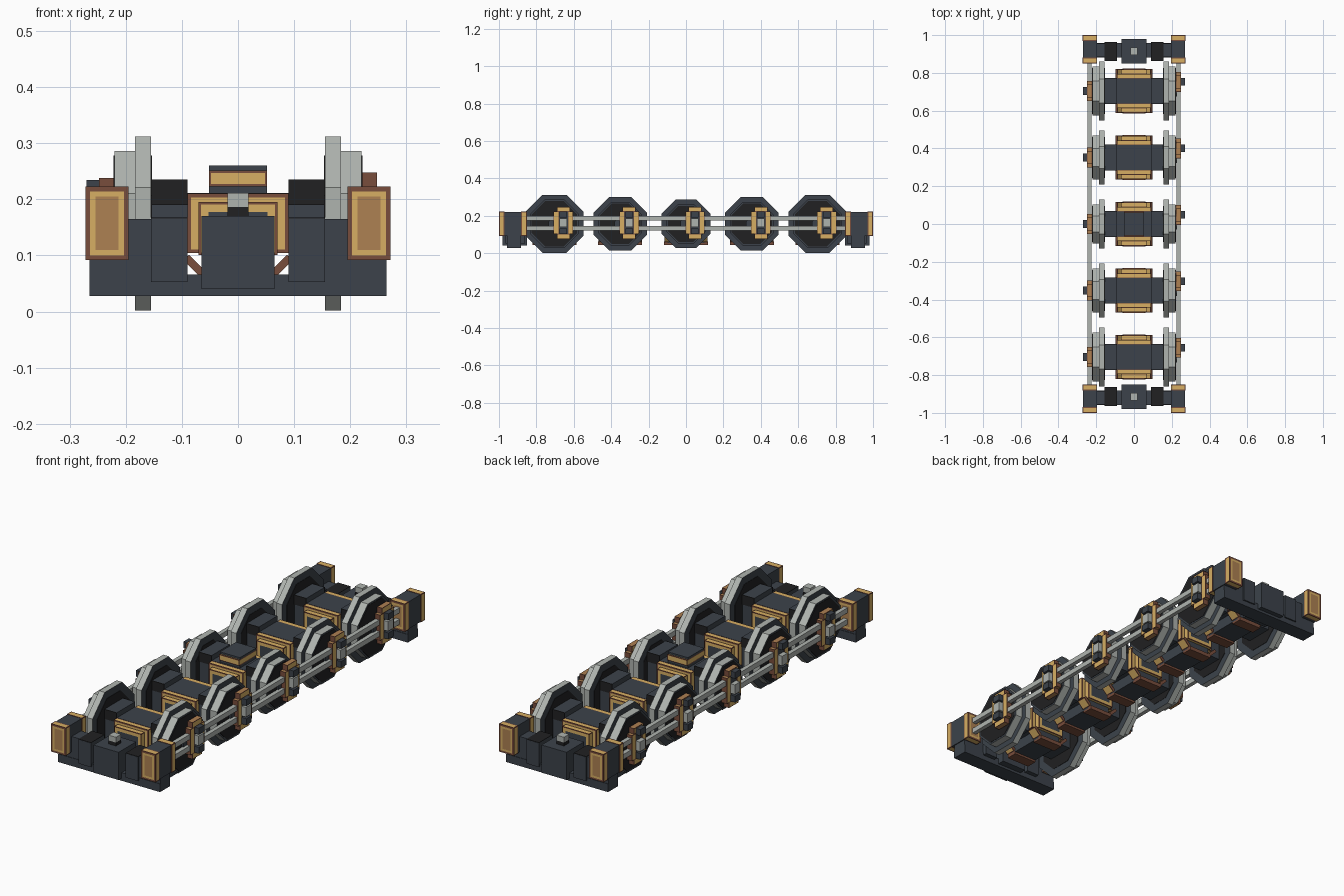
import bpy, bmesh, math
from mathutils import Matrix

if "Cube" in bpy.data.objects:
    bpy.data.objects.remove(bpy.data.objects["Cube"])


def material(name, rgb):
    m = bpy.data.materials.new(name)
    m.use_nodes = True
    col = (*rgb, 1)
    m.diffuse_color = col
    m.node_tree.nodes["Principled BSDF"].inputs["Base Color"].default_value = col
    return m


STEEL = material("pale steel", (0.43, 0.455, 0.43))
SLATE = material("dark slate", (0.045, 0.055, 0.069))
BLACK = material("soot black", (0.015, 0.015, 0.016))
BROWN = material("brown brass edge", (0.19, 0.075, 0.045))
GOLD = material("gold brass", (0.68, 0.43, 0.125))
COPPER = material("copper brass", (0.42, 0.22, 0.085))


def finish(name, bm, mats):
    me = bpy.data.meshes.new(name)
    bm.normal_update()
    bm.to_mesh(me)
    bm.free()
    for m in mats:
        me.materials.append(m)
    ob = bpy.data.objects.new(name, me)
    bpy.context.collection.objects.link(ob)
    return ob


def box(name, centre, size, mats, insets=(), tilt=0):
    """Box by centre and size. Each inset (thickness, axes) gives the next
    material to the inner part of the faces looking along those axes."""
    bm = bmesh.new()
    bmesh.ops.create_cube(bm, size=1)
    bmesh.ops.scale(bm, vec=size, verts=bm.verts)
    bm.normal_update()
    sides = [(f, "xyz"[max(range(3), key=lambda a: abs(f.normal[a]))]) for f in bm.faces]
    for i, (t, axes) in enumerate(insets):
        for f, axis in sides:
            if axis in axes:
                shortest = min(e.calc_length() for e in f.edges)
                bmesh.ops.inset_individual(bm, faces=[f], thickness=min(t, 0.22 * shortest))
                f.material_index = i + 1
    bm.transform(Matrix.Translation(centre) @ Matrix.Rotation(tilt, 4, 'Y'))
    return finish(name, bm, mats)


def brass(name, centre, size, t=0.009, axes="xyz", tilt=0):
    return box(name, centre, size, [BROWN, GOLD], [(t, axes)], tilt)


def disc(name, x0, x1, y, z, apothem, rim, face, sides=8):
    """Flat-topped prism along x, with its end faces in a second colour."""
    bm = bmesh.new()
    r = apothem / math.cos(math.pi / sides)
    bmesh.ops.create_cone(bm, cap_ends=True, segments=sides, radius1=r, radius2=r,
                          depth=abs(x1 - x0))
    bm.transform(Matrix.Translation(((x0 + x1) / 2, y, z))
                 @ Matrix.Rotation(math.pi / 2, 4, 'Y')
                 @ Matrix.Rotation(math.pi / sides, 4, 'Z'))
    bm.normal_update()
    for f in bm.faces:
        f.material_index = int(abs(f.normal.x) > 0.9)
    return finish(name, bm, [rim, face])


HUB = 0.157
SIDES = {"left": 1, "right": -1}
radii = [0.155, 0.143, 0.13, 0.143, 0.155]

for i, radius in enumerate(radii):
    y = (i - 2) * 0.352
    tag = f"_{i + 1}"
    # axle, central gearbox and the slate drive case below it
    disc("axle" + tag, -0.23, 0.23, y, HUB, 0.03, SLATE, SLATE)
    box("gearbox" + tag, (0, y, 0.158), (0.18, 0.132, 0.106), [SLATE])
    box("drive_case" + tag, (0, y, 0.085), (0.12, 0.2, 0.06), [SLATE])
    for end in (-1, 1):
        e = tag + ("_front" if end < 0 else "_back")
        brass("gearbox_frame" + e, (0, y + end * 0.078, 0.157), (0.18, 0.024, 0.106))
        # brass cover around a dark panel
        box("gearbox_cover" + e, (0, y + end * 0.102, 0.148), (0.14, 0.026, 0.094),
            [BROWN, GOLD, SLATE], [(0.006, "xyz"), (0.02, "y")])
        box("frame_foot" + e, (0, y + end * 0.092, 0.054), (0.12, 0.052, 0.018), [BROWN])
        for name, s in SIDES.items():
            brass(name + "_frame_brace" + e, (s * 0.076, y + end * 0.092, 0.08),
                  (0.046, 0.048, 0.014), 0.006, "z", s * -math.pi / 4)

    for name, s in SIDES.items():
        # axle block with dark end panels
        box(name + "_axle_block" + tag, (s * 0.1225, y, 0.165), (0.065, 0.132, 0.14), [SLATE])
        for end in (-1, 1):
            box(name + "_block_panel" + tag, (s * 0.1225, y + end * 0.067, 0.2125),
                (0.065, 0.004, 0.045), [BLACK])
        # wheel: flange, tread and web
        disc(name + "_wheel_flange" + tag, s * 0.155, s * 0.184, y, HUB, radius, STEEL, SLATE)
        disc(name + "_wheel_tread" + tag, s * 0.184, s * 0.22, y, HUB,
             radius - 0.026, STEEL, SLATE)
        for part, x in (("inner", 0.1545), ("outer", 0.2205)):
            disc(f"{name}_{part}_web{tag}", s * (x - 0.001), s * (x + 0.001), y, HUB,
                 radius - 0.034, BLACK, BLACK)
        # crank bearing: cross-shaped brass frame, slate clamps and steel pin
        cy = y + (0.048 if s > 0 else 0)
        cz = 0.162 if s > 0 else 0.152
        top_clamp = 0.045 if s > 0 else 0.067
        for k in (-1, 1):
            for part, dy, dz, size in (("side", 0.038, 0, (0.028, 0.028, 0.12)),
                                       ("end", 0, 0.073, (0.026, 0.07, 0.026))):
                box(f"{name}_bearing_{part}{tag}", (s * 0.235, cy + k * dy, cz + k * dz), size,
                    [BROWN, GOLD, COPPER], [(0.004, "x"), (0.004, "z")])
            box(name + "_bearing_clamp" + tag,
                (s * 0.25, cy, cz + (top_clamp if k > 0 else -0.045)),
                (0.04, 0.04, 0.03), [SLATE])
        box(name + "_bearing_core" + tag, (s * 0.232, cy, cz), (0.028, 0.056, 0.12), [SLATE])
        box(name + "_crank_pin" + tag, (s * 0.25, cy, cz), (0.036, 0.04, 0.045), [STEEL])

# raised pivot on the middle gearbox
box("pivot_base", (0, 0, 0.215), (0.104, 0.12, 0.016), [SLATE])
brass("pivot_band", (0, 0, 0.237), (0.104, 0.132, 0.028), 0.006)
box("pivot_cap", (0, 0, 0.2555), (0.104, 0.12, 0.009), [SLATE])

# paired coupling rods
for name, s in SIDES.items():
    for label, z in (("upper", 0.187), ("lower", 0.133)):
        box(f"{name}_{label}_rod", (s * 0.235, 0, z), (0.02, 1.76, 0.024), [STEEL])

# end beams with their buffers
for label, d in (("front", -1), ("back", 1)):
    box(label + "_beam", (0, d * 0.92, 0.047), (0.53, 0.075, 0.038), [SLATE])
    box(label + "_coupler_box", (0, d * 0.915, 0.105), (0.13, 0.13, 0.13), [SLATE])
    box(label + "_coupler_neck", (0, d * 0.915, 0.178), (0.038, 0.038, 0.016), [BLACK])
    box(label + "_coupler_knob", (0, d * 0.915, 0.198), (0.038, 0.038, 0.026), [STEEL])
    for name, s in SIDES.items():
        p = f"{label}_{name}_"
        box(p + "beam_riser", (s * 0.178, d * 0.92, 0.115), (0.174, 0.07, 0.1), [SLATE])
        box(p + "step_box", (s * 0.1225, d * 0.913, 0.109), (0.065, 0.102, 0.113), [SLATE])
        box(p + "step_cap", (s * 0.1225, d * 0.913, 0.1665), (0.065, 0.1, 0.002), [BLACK])
        box(p + "buffer_body", (s * 0.233, d * 0.925, 0.157), (0.073, 0.09, 0.128), [SLATE])
        for part, y in (("outer", 0.985), ("inner", 0.866)):
            box(p + part + "_buffer_plate", (s * 0.2335, d * y, 0.157), (0.077, 0.03, 0.131),
                [BROWN, GOLD, COPPER], [(0.012, "xyz"), (0.014, "y")])
